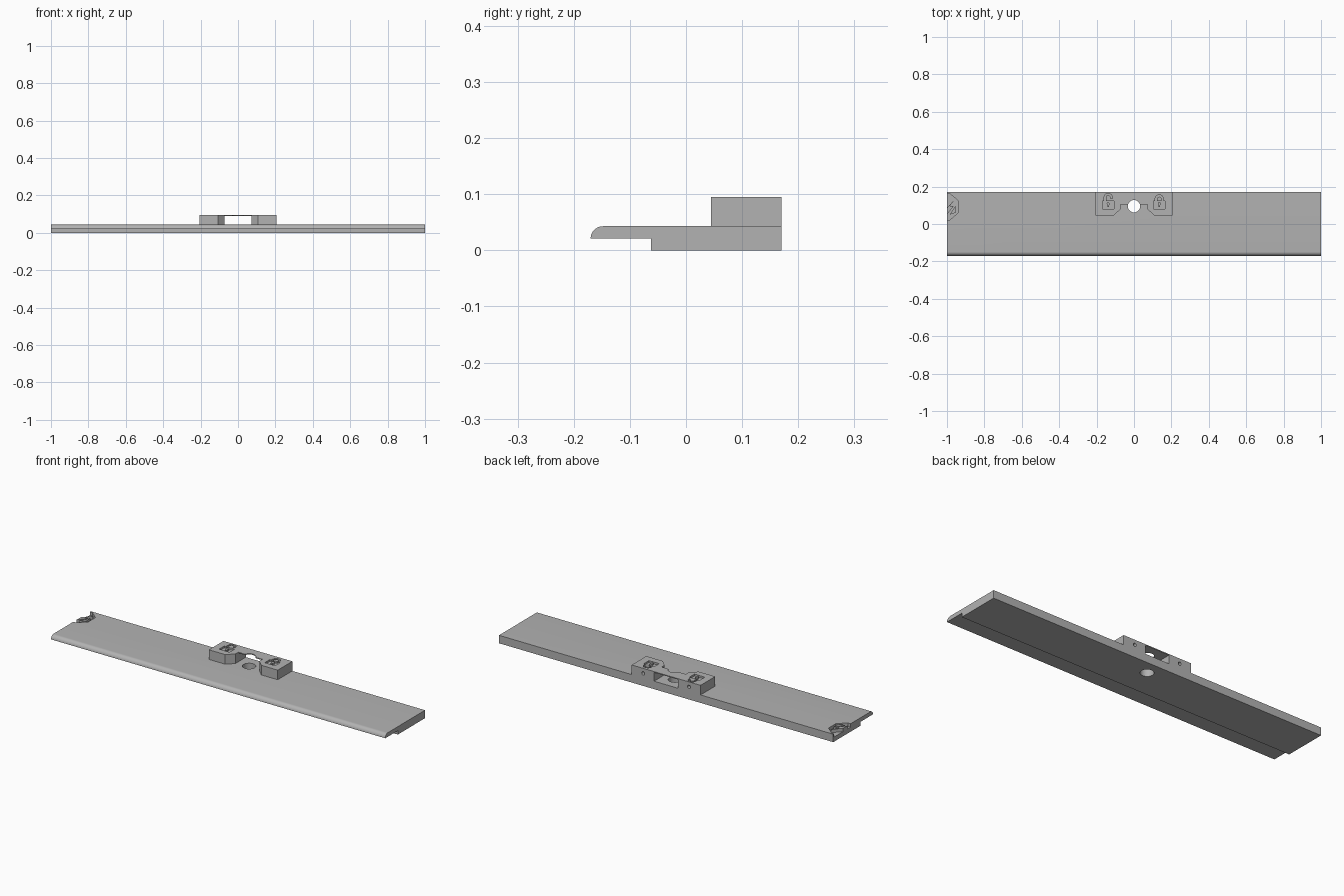
import bpy, bmesh, math
from mathutils import Matrix, Vector

if "Cube" in bpy.data.objects:
    bpy.data.objects.remove(bpy.data.objects["Cube"], do_unlink=True)

grey = bpy.data.materials.new("plain grey")
grey.use_nodes = True
colour = (0.45, 0.45, 0.45, 1)
grey.diffuse_color = colour
grey.node_tree.nodes["Principled BSDF"].inputs["Base Color"].default_value = colour

TOP, CAP, BACK = 0.043, 0.095, 0.17


def prism(name, outline, low, high, axis="z"):
    """Extrude an outline: (x, y) along z, (y, z) along x, or (x, z) along y."""
    place = {"z": lambda a, b, d: (a, b, d),
             "x": lambda a, b, d: (d, a, b),
             "y": lambda a, b, d: (a, d, b)}[axis]
    bm = bmesh.new()
    face = bm.faces.new([bm.verts.new(place(a, b, low)) for a, b in outline])
    moved = bmesh.ops.extrude_face_region(bm, geom=[face])["geom"]
    verts = [g for g in moved if isinstance(g, bmesh.types.BMVert)]
    bmesh.ops.translate(bm, verts=verts, vec=place(0, 0, high - low))
    bmesh.ops.recalc_face_normals(bm, faces=bm.faces[:])
    mesh = bpy.data.meshes.new(name)
    bm.to_mesh(mesh)
    bm.free()
    mesh.materials.append(grey)
    obj = bpy.data.objects.new(name, mesh)
    bpy.context.collection.objects.link(obj)
    return obj


def arc(cx, cy, r, start, end, steps):
    angles = [math.radians(start + (end - start) * i / steps) for i in range(steps + 1)]
    return [(cx + r * math.cos(t), cy + r * math.sin(t)) for t in angles]


def circle(cx, cy, r, sides=32):
    return arc(cx, cy, r, 0, 360, sides)[:-1]


def box(a, b, c, d):
    return [(a, c), (b, c), (b, d), (a, d)]


def cut(target, cutter):
    bpy.context.view_layer.objects.active = target
    mod = target.modifiers.new("cut", "BOOLEAN")
    mod.operation = "DIFFERENCE"
    mod.solver = "EXACT"
    mod.object = cutter
    bpy.ops.object.modifier_apply(modifier=mod.name)
    bpy.data.objects.remove(cutter, do_unlink=True)


# Board: stepped underside and rounded front edge
nose = arc(-0.148, 0.021, 0.022, 180, 90, 10)
profile = nose + [(BACK, TOP), (BACK, 0), (-0.062, 0), (-0.062, 0.021)]
board = prism("board", profile, -1, 1, "x")
cut(board, prism("hole_cutter", circle(0, 0.095, 0.033), -0.1, 0.2))

# End pocket with two raised slanted marks
pocket = [(-1.1, 0.162), (-0.985, 0.162), (-0.94, 0.125),
          (-0.94, 0.06), (-0.985, 0.022), (-1.1, 0.022)]
FLOOR = 0.025
cut(board, prism("pocket_cutter", pocket, FLOOR, 0.2))
bolt = [(-1, 0.05), (-0.965, 0.095), (-0.985, 0.095), (-0.96, 0.13), (-1, 0.085)]
prism("pocket_mark_rear", bolt, FLOOR - 0.001, TOP)
prism("pocket_mark_front", [(-0.985, 0.05), (-0.955, 0.06), (-0.953, 0.1)],
      FLOOR - 0.001, TOP)

# Raised latch block with a notched front and a thin bridge across the back
half = [(0.206, BACK), (0.206, 0.045), (0.108, 0.045), (0.072, 0.08), (0.072, 0.105)]
outline = half + [(-x, y) for x, y in reversed(half)]
block = prism("latch_block", outline, TOP, CAP)
cut(block, prism("slot_cutter", box(-0.072, 0.072, 0.02, 0.3), 0.0, CAP - 0.005))
cut(block, prism("hole_cutter", circle(0, 0.095, 0.033), 0, 0.2))

# Screw holes in the back of the block
for x in (-0.137, 0.137):
    cut(block, prism("screw_cutter", circle(x, 0.068, 0.009, 16), 0.12, 0.3, "y"))


# Engraved padlock signs, open on one side and closed on the other
def padlock(name, cx, is_open):
    floor = CAP - 0.01
    lift = 0.008 if is_open else 0
    right_foot = 0.137 if is_open else 0.12
    arch_y = 0.134 + lift
    shackle = ([(cx + 0.022, right_foot)] + arc(cx, arch_y, 0.022, 0, 180, 12)
               + [(cx - 0.022, 0.12), (cx - 0.012, 0.12)]
               + arc(cx, arch_y, 0.012, 180, 0, 12) + [(cx + 0.012, right_foot)])
    cut(block, prism("shackle_cutter", shackle, floor, 0.2))
    cut(block, prism("body_cutter", box(cx - 0.031, cx + 0.031, 0.08, 0.124), floor, 0.2))
    keyhole = arc(cx, 0.108, 0.008, -60, 240, 14) + [(cx - 0.004, 0.09), (cx + 0.004, 0.09)]
    prism(name + "_keyhole", keyhole, floor - 0.001, CAP)


padlock("open_padlock", -0.138, True)
padlock("closed_padlock", 0.135, False)

# Smooth the rounded surfaces while keeping edges sharp
for obj in (board, block):
    bpy.ops.object.select_all(action="DESELECT")
    obj.select_set(True)
    bpy.context.view_layer.objects.active = obj
    bpy.ops.object.shade_smooth_by_angle(angle=math.radians(30))
